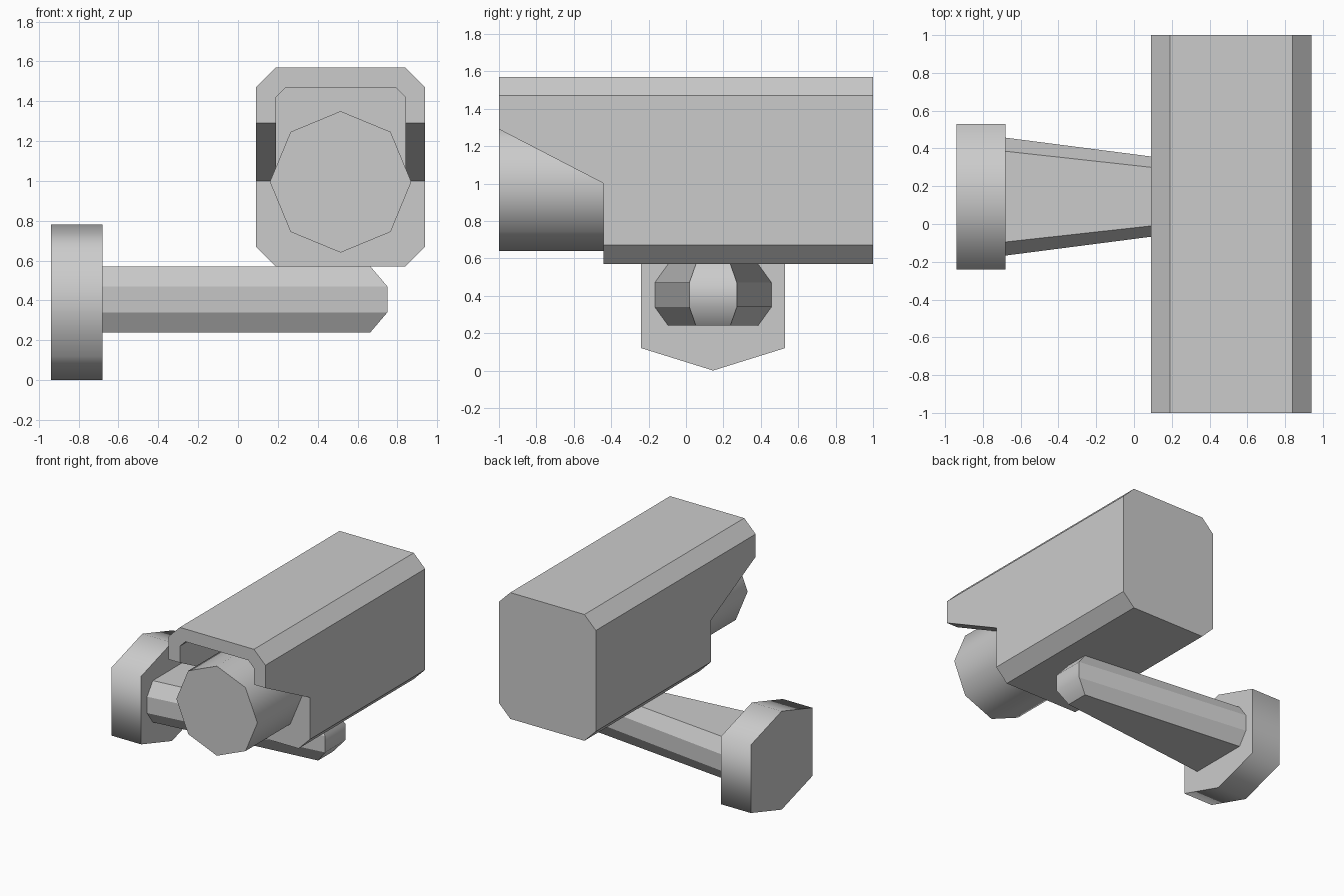
import bpy
import bmesh
import math

if "Cube" in bpy.data.objects:
    bpy.data.objects.remove(bpy.data.objects["Cube"], do_unlink=True)

GREY = (0.6, 0.6, 0.6, 1.0)
grey = bpy.data.materials.new("plain_grey")
grey.use_nodes = True
grey.diffuse_color = GREY
grey.node_tree.nodes["Principled BSDF"].inputs["Base Color"].default_value = GREY


def loft(name, start, end, smooth_sides=False, caps=None):
    """Join two matching rings of points; caps lists the end faces by ring index."""
    bm = bmesh.new()
    a = [bm.verts.new(p) for p in start]
    b = [bm.verts.new(p) for p in end]
    n = len(a)
    for i in range(n):
        j = (i + 1) % n
        bm.faces.new((a[i], a[j], b[j], b[i])).smooth = smooth_sides
    bm.faces.new(a)
    for cap in caps or [range(n)]:
        bm.faces.new([b[i] for i in cap]).smooth = caps is not None
    bmesh.ops.recalc_face_normals(bm, faces=bm.faces)
    mesh = bpy.data.meshes.new(name)
    bm.to_mesh(mesh)
    bm.free()
    mesh.materials.append(grey)
    obj = bpy.data.objects.new(name, mesh)
    bpy.context.collection.objects.link(obj)
    return obj


def along_y(profile, y):
    return [(x, y, z) for x, z in profile]


def along_x(profile, x):
    return [(x, y, z) for y, z in profile]


# Camera housing: long chamfered box behind the lens
LEFT, RIGHT, BOTTOM, TOP, CUT = 0.09, 0.94, 0.57, 1.57, 0.1
FRONT, STEP, BACK = -1.0, -0.44, 1.0
housing = [(LEFT + CUT, BOTTOM), (RIGHT - CUT, BOTTOM), (RIGHT, BOTTOM + CUT),
           (RIGHT, TOP - CUT), (RIGHT - CUT, TOP), (LEFT + CUT, TOP),
           (LEFT, TOP - CUT), (LEFT, BOTTOM + CUT)]
loft("housing", along_y(housing, STEP), along_y(housing, BACK))


# Sun hood: arch whose side walls get shorter towards the front
def arch(low):
    wall, inner = CUT, CUT / 2
    half = (RIGHT - LEFT) / 2
    mid = LEFT + half
    side = [(half - wall - inner, TOP - wall), (half - wall, TOP - wall - inner),
            (half - wall, low), (half, low), (half, TOP - CUT), (half - CUT, TOP)]
    return [(mid + x, z) for x, z in side] + [(mid - x, z) for x, z in reversed(side)]


loft("hood", along_y(arch(1.29), FRONT), along_y(arch(1.0), STEP))

# Lens barrel: octagonal, smooth around its side
lens = [(0.515 + 0.355 * math.cos(i * math.pi / 4),
         0.995 + 0.355 * math.sin(i * math.pi / 4)) for i in range(8)]
loft("lens_barrel", along_y(lens, FRONT), along_y(lens, STEP + 0.02), smooth_sides=True)

# Wall plate: thick six-sided disc
MID_Y = 0.145
plate = [(MID_Y, 0.0), (MID_Y + 0.385, 0.12), (MID_Y + 0.385, 0.66),
         (MID_Y, 0.78), (MID_Y - 0.385, 0.66), (MID_Y - 0.385, 0.12)]
loft("wall_plate", along_x(plate, -0.94), along_x(plate, -0.68), smooth_sides=True)


# Mounting arm: tapered eight-sided bar with a chamfered tip
def arm_ring(x_flat, x_mid, half_flat, half_mid):
    side = [(x_flat, half_flat, 0.24), (x_mid, half_mid, 0.34),
            (x_mid, half_mid, 0.47), (x_flat, half_flat, 0.57)]
    return ([(x, MID_Y + h, z) for x, h, z in side]
            + [(x, MID_Y - h, z) for x, h, z in reversed(side)])


loft("mounting_arm", arm_ring(-0.68, -0.68, 0.24, 0.312),
     arm_ring(0.665, 0.75, 0.092, 0.127),
     caps=[(0, 1, 6, 7), (1, 2, 5, 6), (2, 3, 4, 5)])
